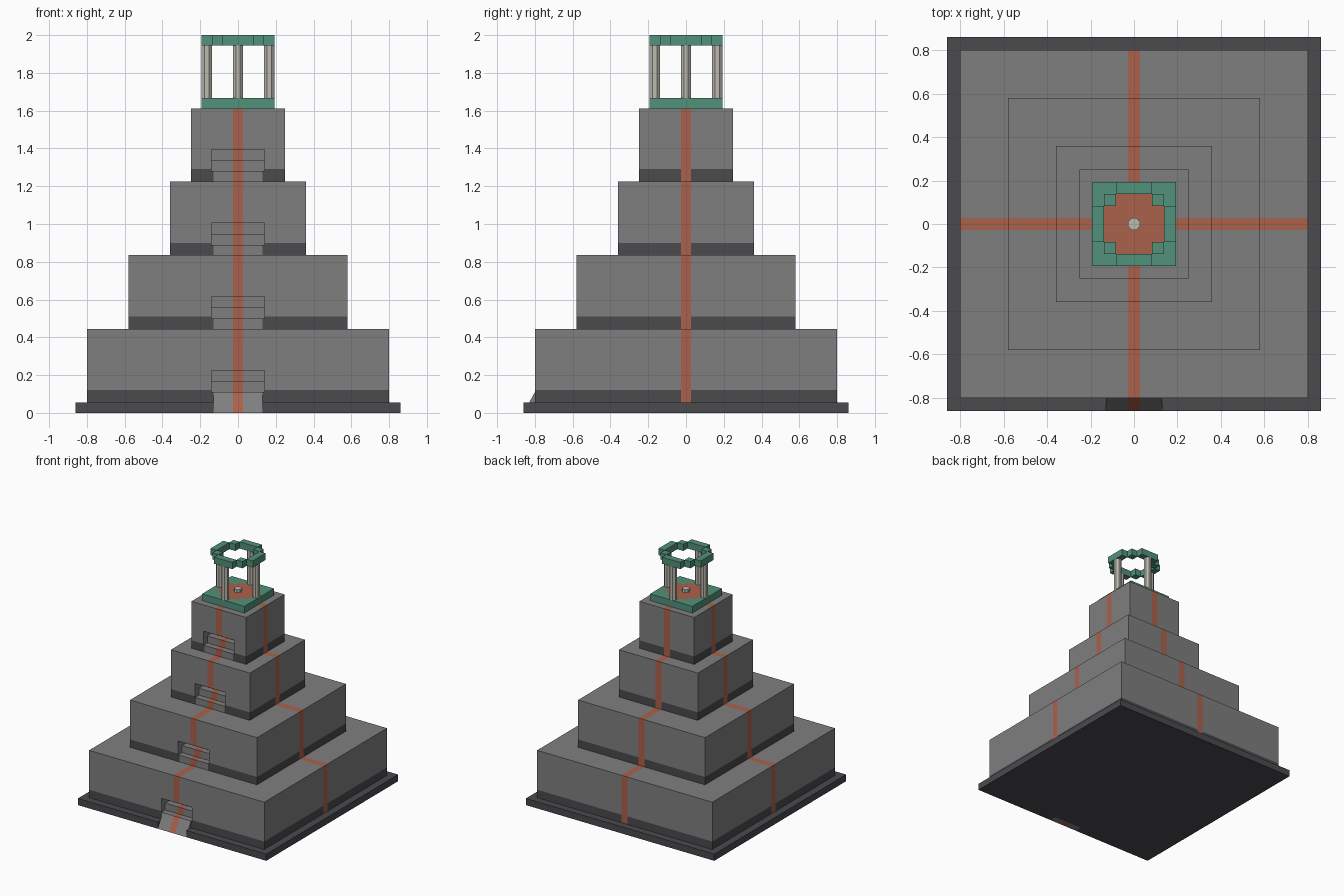
import bpy, bmesh
from math import pi
from mathutils import Vector, Matrix

cube = bpy.data.objects.get("Cube")
if cube:
    bpy.data.objects.remove(cube, do_unlink=True)


def material(name, rgb):
    m = bpy.data.materials.new(name)
    m.use_nodes = True
    m.diffuse_color = (*rgb, 1)
    m.node_tree.nodes["Principled BSDF"].inputs["Base Color"].default_value = (*rgb, 1)
    return m


GREY = material("stone grey", (0.212, 0.212, 0.212))
DARK = material("dark stone", (0.069, 0.067, 0.076))
RED = material("terracotta", (0.41, 0.122, 0.069))
GREEN = material("copper green", (0.084, 0.283, 0.195))
PALE = material("pale stone", (0.515, 0.491, 0.429))

STRIPE = 0.027    # half width of the red stripes
STAIR = 0.13      # half width of the lowest step
NICHE = 0.14      # half width of the stair niche
STEP, BAND, LINTEL = 0.055, 0.065, 0.17


def finish(bm, name, mats, rule=None):
    """Turn a bmesh into an object, colouring faces by a rule."""
    bm.normal_update()
    if rule:
        for f in bm.faces:
            f.material_index = rule(f.calc_center_median(), f.normal)
    me = bpy.data.meshes.new(name)
    bm.to_mesh(me)
    bm.free()
    for m in mats:
        me.materials.append(m)
    ob = bpy.data.objects.new(name, me)
    bpy.context.collection.objects.link(ob)
    return ob


def add_box(bm, lo, hi):
    lo, hi = Vector(lo), Vector(hi)
    mat = Matrix.Translation((lo + hi) / 2) @ Matrix.Diagonal((*(hi - lo), 1))
    bmesh.ops.create_cube(bm, size=1, matrix=mat)


def cut(bm, axis, values):
    """Split all faces along planes across one axis."""
    for v in values:
        p = Vector((0, 0, 0))
        p[axis] = v
        n = Vector((0, 0, 0))
        n[axis] = 1
        bmesh.ops.bisect_plane(bm, geom=bm.verts[:] + bm.edges[:] + bm.faces[:],
                               plane_co=p, plane_no=n)


def prism(points, direction):
    bm = bmesh.new()
    face = bm.faces.new([bm.verts.new(p) for p in points])
    ext = bmesh.ops.extrude_face_region(bm, geom=[face])
    moved = [g for g in ext["geom"] if isinstance(g, bmesh.types.BMVert)]
    bmesh.ops.translate(bm, verts=moved, vec=direction)
    if not any(f.is_valid and f == face for f in bm.faces):
        bm.faces.new([bm.verts[i] for i in range(len(points))])
    bmesh.ops.recalc_face_normals(bm, faces=bm.faces[:])
    return bm


def mirrored(*values):
    return [s * v for v in values for s in (-1, 1)]


# Base plate with a notch for the entrance ramp
B, T1 = 0.86, 0.80
outline = [(-B, -B), (-STAIR, -B), (-STAIR, -T1), (STAIR, -T1),
           (STAIR, -B), (B, -B), (B, B), (-B, B)]
finish(prism([(x, y, 0) for x, y in outline], (0, 0, STEP)), "base_plate", [DARK])

# Entrance ramp
bm = prism([(-STAIR, -B, 0), (-STAIR, -T1, 2 * STEP), (-STAIR, -T1, 0)],
           (2 * STAIR, 0, 0))
cut(bm, 0, mirrored(STRIPE))
finish(bm, "entrance_ramp", [GREY, RED], lambda c, n: int(abs(c.x) < STRIPE and abs(n.x) < 0.5))


def tier(name, half, z0, z1):
    """Stone block with a dark foot band, red stripes and a front stair niche."""
    bm = bmesh.new()
    add_box(bm, (-half, -half, z0), (half, half, z1))
    cut(bm, 0, mirrored(STRIPE, STAIR, NICHE))
    cut(bm, 1, mirrored(STRIPE))
    cut(bm, 2, [z0 + STEP, z0 + BAND, z0 + LINTEL])
    hole = []
    for f in bm.faces:
        c = f.calc_center_median()
        if c.y < -half + 0.001 and abs(c.x) < NICHE and STEP < c.z - z0 < LINTEL:
            hole.append(f)
    bmesh.ops.delete(bm, geom=hole, context="FACES")

    def colour(c, n):
        if min(abs(c.x), abs(c.y)) < STRIPE:
            return 2
        on_stair = n.y < -0.5 and abs(c.x) < STAIR
        return int(c.z < z0 + BAND and not on_stair)
    finish(bm, name, [GREY, DARK, RED], colour)

    # Steps and walls inside the niche
    f, a, b = -half, z0 + STEP, z0 + LINTEL
    mid = (a + b) / 2
    profile = [(f, a), (f + 0.05, a), (f + 0.05, mid), (f + 0.1, mid), (f + 0.1, b), (f, b)]
    bm = prism([(-NICHE, y, z) for y, z in profile], (2 * NICHE, 0, 0))
    front = [p for p in bm.faces if p.normal.y < -0.9]
    bmesh.ops.delete(bm, geom=front, context="FACES")
    bmesh.ops.reverse_faces(bm, faces=bm.faces[:])
    cut(bm, 0, mirrored(STRIPE))
    finish(bm, name + "_stair", [GREY, RED],
           lambda c, n: int(abs(c.x) < STRIPE and n.z > -0.5))


# Four stacked tiers
levels = [STEP, 0.445, 0.835, 1.225, 1.612]
names = ["bottom_tier", "second_tier", "third_tier", "top_tier"]
for i, half in enumerate((T1, 0.58, 0.36, 0.25)):
    tier(names[i], half, levels[i], levels[i + 1])

# Pavilion floor slab with a red cross-shaped floor
OUT, MID, INN = 0.193, 0.138, 0.083
z_slab, z_floor, z_ring, z_top = levels[-1], 1.667, 1.945, 2.0
bm = bmesh.new()
add_box(bm, (-OUT, -OUT, z_slab), (OUT, OUT, z_floor))
for axis in (0, 1):
    cut(bm, axis, mirrored(INN, MID))


def floor_colour(c, n):
    x, y = abs(c.x), abs(c.y)
    return int(n.z > 0.5 and max(x, y) < MID and min(x, y) < INN)


finish(bm, "pavilion_floor", [GREEN, RED], floor_colour)

# Roof ring: four side beams joined by four set-in corner blocks
bm = bmesh.new()
for s in (-1, 1):
    c = s * (OUT + MID) / 2
    h = (OUT - MID) / 2
    add_box(bm, (-INN, c - h, z_ring), (INN, c + h, z_top))
    add_box(bm, (c - h, -INN, z_ring), (c + h, INN, z_top))
    for t in (-1, 1):
        k = (INN + MID) / 2
        add_box(bm, (s * k - h, t * k - h, z_ring), (s * k + h, t * k + h, z_top))
finish(bm, "roof_ring", [GREEN])


def octagon(name, x, y, z0, z1):
    bm = bmesh.new()
    mat = Matrix.Translation((x, y, (z0 + z1) / 2)) @ Matrix.Rotation(pi / 8, 4, "Z")
    bmesh.ops.create_cone(bm, cap_ends=True, segments=8, radius1=0.0295, radius2=0.0295,
                          depth=z1 - z0, matrix=mat)
    finish(bm, name, [PALE])


# Columns under the beams and the small stone in the middle
R = (OUT + MID) / 2
for name, x, y in (("left", R, 0), ("right", -R, 0), ("front", 0, -R), ("back", 0, R)):
    octagon(name + "_column", x, y, z_floor, z_ring)
octagon("centre_stone", 0, 0, z_floor, z_floor + 0.025)
